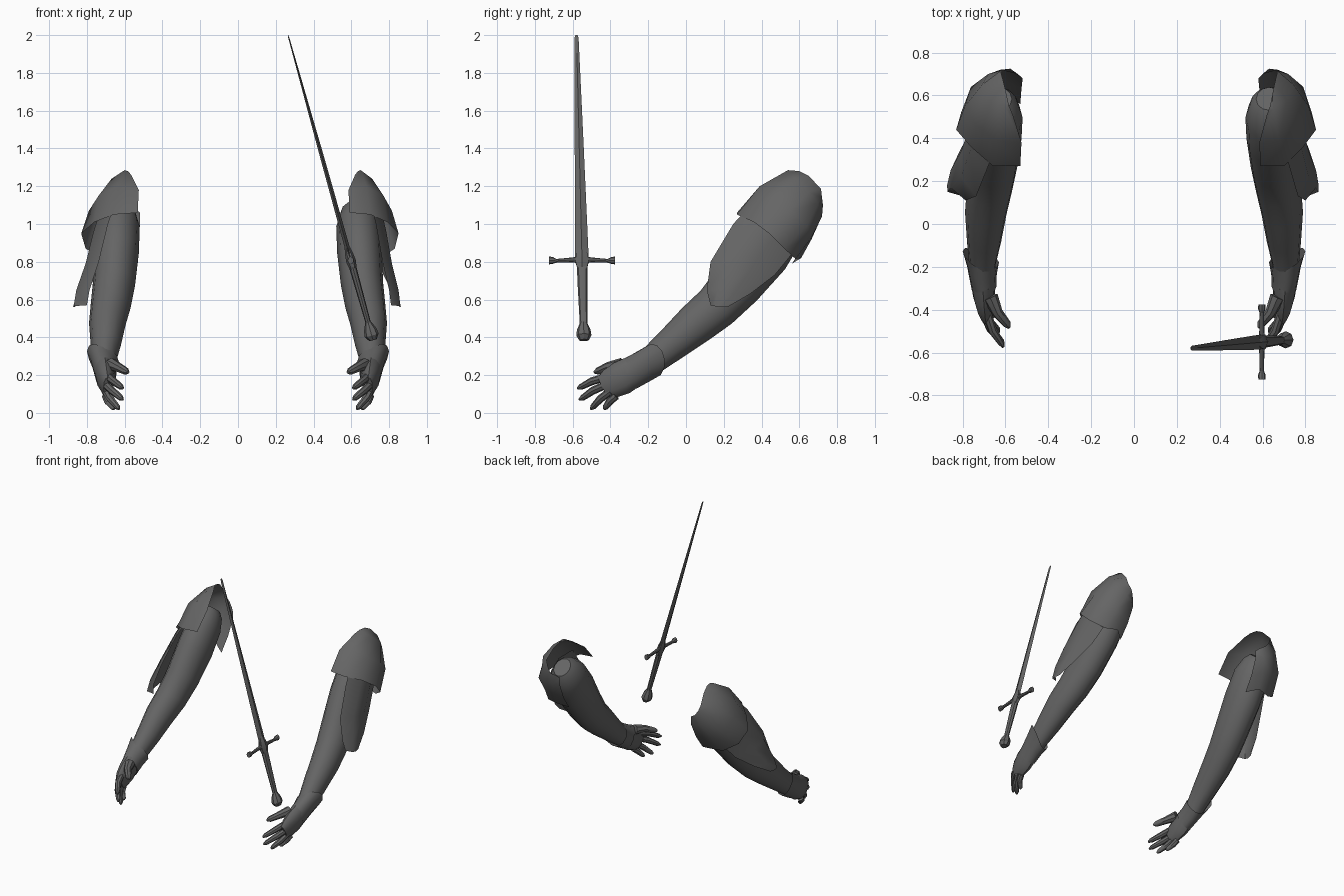
import bpy, bmesh, math
from mathutils import Vector

if "Cube" in bpy.data.objects:
    bpy.data.objects.remove(bpy.data.objects["Cube"])

steel = bpy.data.materials.new("dark_grey")
steel.diffuse_color = (0.13, 0.13, 0.13, 1)
steel.use_nodes = True
steel.node_tree.nodes["Principled BSDF"].inputs["Base Color"].default_value = steel.diffuse_color


def finish(name, bm, angle=40):
    me = bpy.data.meshes.new(name)
    bm.to_mesh(me)
    bm.free()
    me.materials.append(steel)
    ob = bpy.data.objects.new(name, me)
    bpy.context.collection.objects.link(ob)
    bpy.ops.object.select_all(action='DESELECT')
    ob.select_set(True)
    bpy.context.view_layer.objects.active = ob
    bpy.ops.object.shade_smooth_by_angle(angle=math.radians(angle))
    return ob


def loft(name, rings, side=1, n=12, angle=40, caps=(True, True)):
    """Tube through rings of (x, y, z, half width across x, half depth)."""
    bm = bmesh.new()
    cs = [Vector(r[:3]) for r in rings]
    loops = []
    for i, r in enumerate(rings):
        t = (cs[min(i + 1, len(cs) - 1)] - cs[max(i - 1, 0)]).normalized()
        u = Vector((1, 0, 0))
        u = (u - t * u.dot(t)).normalized()
        v = t.cross(u)
        loop = []
        for k in range(n):
            a = 2 * math.pi * k / n
            p = cs[i] + u * r[3] * math.cos(a) + v * r[4] * math.sin(a)
            loop.append(bm.verts.new((p.x * side, p.y, p.z)))
        loops.append(loop)
    for a, b in zip(loops, loops[1:]):
        for k in range(n):
            bm.faces.new((a[k], a[(k + 1) % n], b[(k + 1) % n], b[k]))
    if caps[0]:
        bm.faces.new(loops[0][::-1])
    if caps[1]:
        bm.faces.new(loops[-1])
    if all(caps):
        bmesh.ops.recalc_face_normals(bm, faces=bm.faces)
    elif side < 0:
        bmesh.ops.reverse_faces(bm, faces=bm.faces)
    return finish(name, bm, angle)


def sheet(name, rows, side=1, fit=lambda x: x, angle=40):
    """Open plate through rows of points."""
    bm = bmesh.new()
    g = [[bm.verts.new((fit(x) * side, y, z)) for x, y, z in row] for row in rows]
    for a, b in zip(g, g[1:]):
        for j in range(len(a) - 1):
            bm.faces.new((a[j], a[j + 1], b[j + 1], b[j]))
    if side < 0:
        bmesh.ops.reverse_faces(bm, faces=bm.faces)
    return finish(name, bm, angle)


# Shoulder guard: rim, middle, crown and inner edge, each from front to under the arm
pauldron = [
    [(.59, .27, 1.06), (.70, .27, 1.05), (.79, .36, 1.01), (.85, .44, .95),
     (.83, .52, .87), (.75, .58, .815), (.66, .61, .82), (.59, .56, .79)],
    [(.585, .38, 1.18), (.68, .39, 1.20), (.77, .46, 1.15), (.815, .55, 1.07),
     (.79, .64, .99), (.72, .665, .93), (.65, .665, .92), (.585, .63, .89)],
    [(.62, .51, 1.26), (.65, .54, 1.285), (.71, .58, 1.24), (.745, .65, 1.17),
     (.72, .70, 1.11), (.67, .72, 1.04), (.62, .71, 1.02), (.58, .68, 1.0)],
    [(.635, .55, 1.28), (.645, .60, 1.28), (.655, .65, 1.255), (.67, .715, 1.185),
     (.655, .72, 1.14), (.63, .725, 1.10), (.60, .70, 1.08), (.58, .68, 1.06)],
]
# Upper arm plate, bottom to top
plate = [
    [(.81, .13, .57), (.86, .15, .565), (.862, .18, .56), (.855, .22, .56)],
    [(.80, .11, .65), (.85, .17, .65), (.85, .25, .63), (.82, .34, .63)],
    [(.765, .13, .80), (.815, .22, .79), (.815, .34, .76), (.77, .47, .73)],
    [(.73, .25, 1.0), (.785, .34, .96), (.79, .44, .90), (.74, .56, .84)],
    [(.70, .36, 1.12), (.76, .44, 1.07), (.77, .52, 1.0), (.73, .60, .94)],
]
# Finger base and tip, index to little finger, then thumb
digits = {
    "index_finger": ((.685, -.42, .19), (.61, -.575, .13)),
    "middle_finger": ((.70, -.42, .15), (.61, -.565, .07)),
    "ring_finger": ((.70, -.40, .115), (.63, -.505, .02)),
    "little_finger": ((.70, -.37, .09), (.655, -.435, .02)),
    "thumb": ((.67, -.34, .255), (.582, -.485, .215)),
}

for side, tag in ((1, "right"), (-1, "left")):
    loft(tag + "_arm", [
        (.63, .585, 1.09, .06, .07), (.632, .56, 1.06, .09, .105),
        (.635, .50, .99, .115, .14), (.643, .40, .85, .118, .153),
        (.657, .27, .68, .112, .135), (.675, .16, .56, .106, .12),
        (.692, .05, .47, .097, .11), (.70, -.08, .36, .08, .09),
        (.708, -.19, .27, .062, .075), (.70, -.26, .22, .058, .07)], side)
    # Flared glove cuff, open toward the elbow and longer on the outside
    cuff = loft(tag + "_cuff", [
        (.715, -.185, .265, .085, .085), (.71, -.24, .235, .07, .085),
        (.70, -.30, .205, .058, .085)], side, caps=(False, True))
    for v in cuff.data.vertices[:24]:
        shift = max(0, abs(v.co.x) - .70) * .65
        v.co.y += shift
        v.co.z += shift
    loft(tag + "_palm", [
        (.705, -.27, .225, .058, .082), (.70, -.34, .185, .05, .09),
        (.695, -.40, .155, .037, .08), (.69, -.44, .135, .022, .06)], side)
    for name, (a, b) in digits.items():
        a, b = Vector(a), Vector(b)
        mid = a.lerp(b, .5) + Vector((.012, 0, .008))
        end = a.lerp(b, .88)
        w, base = (.026, .036) if name == "thumb" else (.021, .021)
        loft(tag + "_" + name, [(*a, base, base), (*mid, w, w),
                                (*end, w * .75, w * .75),
                                (*b, w * .3, w * .3)], side, n=8)
    # The left armour sits closer to the body
    guard_fit = plate_fit = lambda x: x
    if side < 0:
        guard_fit = lambda x: .83 - (.85 - x) * 1.15
        plate_fit = lambda x: .87 - (.86 - x) * 1.4
    sheet(tag + "_shoulder_guard", pauldron, side, guard_fit, 55)
    sheet(tag + "_upper_arm_plate", plate, side, plate_fit, 55)

# Sword, leaning along one straight axis
tip, butt = Vector((.265, -.58, 2.0)), Vector((.715, -.54, .385))


def at(z):
    return tuple(tip.lerp(butt, (tip.z - z) / (tip.z - butt.z)))


loft("blade", [(*at(.80), .014, .036), (*at(1.4), .010, .024),
               (*at(1.985), .003, .011), (*at(2.0), .001, .006)], n=4, angle=20)
loft("grip", [(*at(.80), .020, .028), (*at(.70), .018, .027),
              (*at(.46), .014, .020)], n=8)
loft("pommel", [(*at(.48), .016, .018), (*at(.44), .034, .036),
                (*at(.41), .038, .040), (*at(.385), .020, .026)], n=8, angle=30)
loft("guard_block", [(*at(.76), .018, .028), (*at(.80), .026, .040),
                     (*at(.84), .022, .034), (*at(.895), .010, .010)], n=6, angle=30)
c = Vector(at(.81))
for s, tag in ((1, "back"), (-1, "front")):
    loft(tag + "_crossguard", [
        (c.x, c.y, c.z, .017, .022), (c.x, c.y + s * .05, c.z, .012, .013),
        (c.x, c.y + s * .135, c.z - .005, .010, .010),
        (c.x, c.y + s * .155, c.z - .003, .018, .018),
        (c.x, c.y + s * .175, c.z - .003, .016, .021)], n=8, angle=30)
